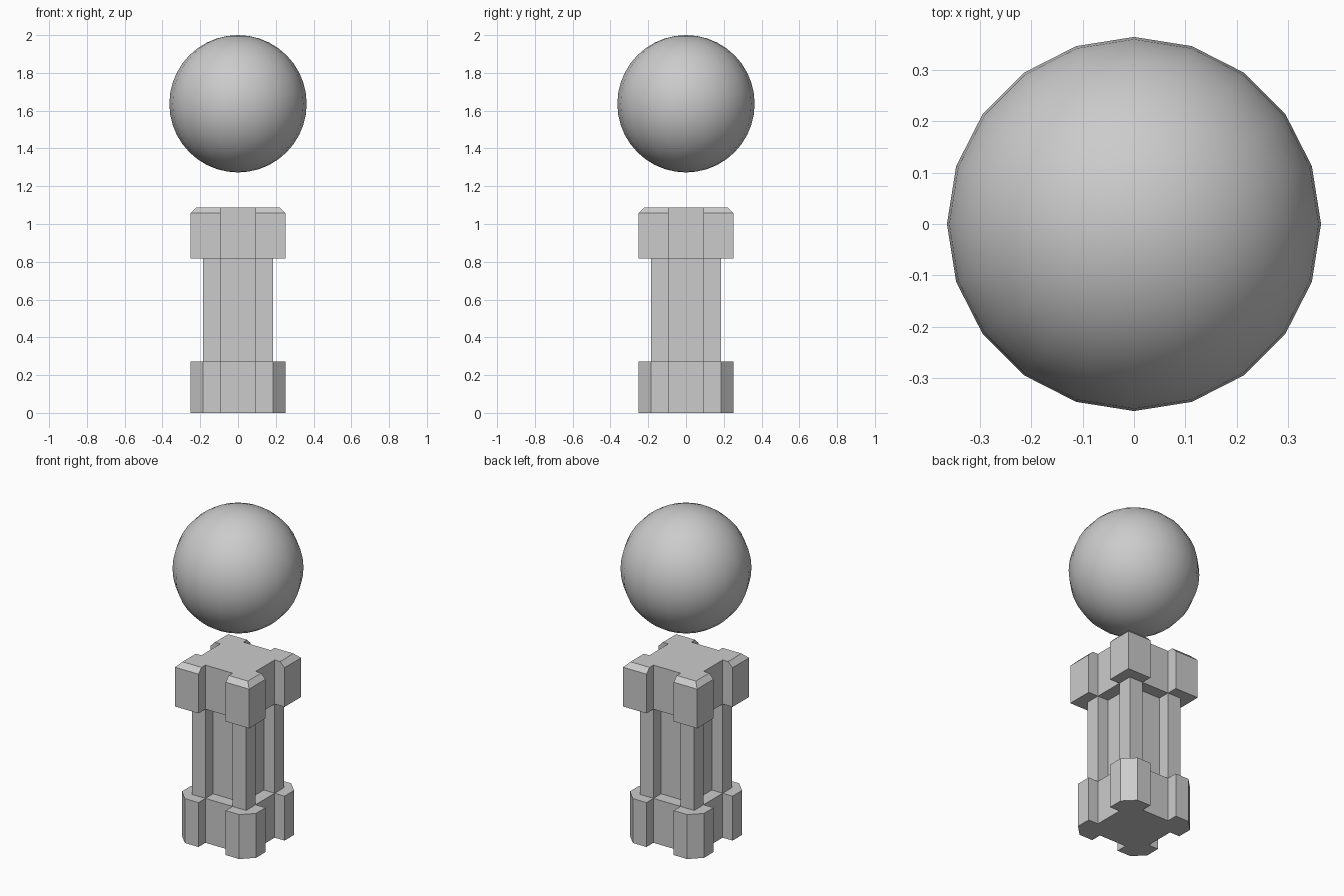
import bpy, bmesh
from math import radians

if "Cube" in bpy.data.objects:
    bpy.data.objects.remove(bpy.data.objects["Cube"])


def ring_outline(half, notch, depth, chamfer):
    """Square outline with a notch in the middle of each side and optional cut corners."""
    side = [(-notch, -half), (-notch, -depth), (notch, -depth), (notch, -half)]
    if chamfer:
        side += [(half - chamfer, -half), (half, -half + chamfer)]
    else:
        side += [(half, -half)]
    pts = []
    for _ in range(4):
        pts += side
        side = [(-y, x) for x, y in side]
    return pts


def notched_block(name, levels, notch, depth, chamfer=0.0):
    """Loft the notched outline through (z, half width) levels and close both ends."""
    bm = bmesh.new()
    rings = [[bm.verts.new((x, y, z)) for x, y in ring_outline(h, notch, depth, chamfer)]
             for z, h in levels]
    n = len(rings[0])
    for a, b in zip(rings, rings[1:]):
        for i in range(n):
            j = (i + 1) % n
            bm.faces.new((a[i], a[j], b[j], b[i]))
    bm.faces.new(rings[0][::-1])
    bm.faces.new(rings[-1])
    bmesh.ops.recalc_face_normals(bm, faces=bm.faces)
    return finish(name, bm)


def finish(name, bm):
    mesh = bpy.data.meshes.new(name)
    bm.to_mesh(mesh)
    bm.free()
    obj = bpy.data.objects.new(name, mesh)
    bpy.context.collection.objects.link(obj)
    return obj


# Pedestal: base with cut corners, slim shaft, cap with bevelled top
notched_block("pedestal_base", [(0, 0.251), (0.272, 0.251)], 0.092, 0.184, 0.067)
notched_block("pedestal_shaft", [(0.272, 0.184), (0.818, 0.184)], 0.092, 0.11)
notched_block("pedestal_cap", [(0.818, 0.251), (1.058, 0.251), (1.088, 0.221)], 0.092, 0.184)

# Floating ball
R = 0.3635
bm = bmesh.new()
bmesh.ops.create_uvsphere(bm, u_segments=20, v_segments=20, radius=R)
bmesh.ops.translate(bm, verts=bm.verts, vec=(0, 0, 2 - R))
ball = finish("floating_ball", bm)
bpy.context.view_layer.objects.active = ball
ball.select_set(True)
bpy.ops.object.shade_smooth_by_angle(angle=radians(40))
